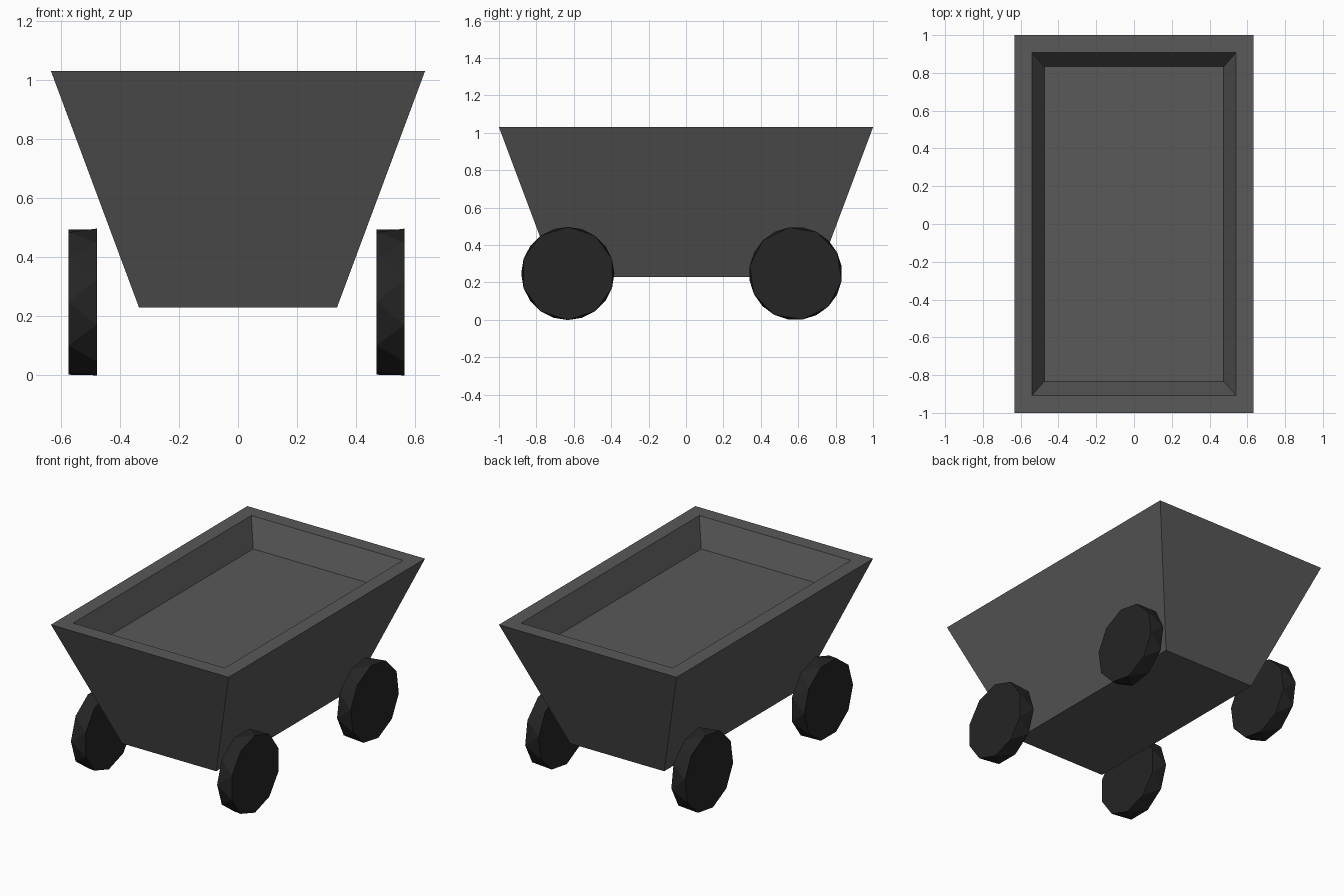
import bpy, bmesh, math
from mathutils import Vector

default = bpy.data.objects.get("Cube")
if default:
    bpy.data.objects.remove(default, do_unlink=True)


def make_material(name, grey):
    mat = bpy.data.materials.new(name)
    mat.use_nodes = True
    colour = (grey, grey, grey, 1)
    mat.diffuse_color = colour
    mat.node_tree.nodes["Principled BSDF"].inputs["Base Color"].default_value = colour
    return mat


def make_object(name, bm, mat, location=(0, 0, 0)):
    bmesh.ops.recalc_face_normals(bm, faces=bm.faces)
    mesh = bpy.data.meshes.new(name)
    bm.to_mesh(mesh)
    bm.free()
    mesh.materials.append(mat)
    obj = bpy.data.objects.new(name, mesh)
    obj.location = location
    bpy.context.collection.objects.link(obj)
    return obj


def rectangle(bm, half_x, half_y, z):
    signs = ((-1, -1), (1, -1), (1, 1), (-1, 1))
    return [bm.verts.new((sx * half_x, sy * half_y, z)) for sx, sy in signs]


def bridge(bm, lower, upper):
    for i in range(len(lower)):
        j = (i + 1) % len(lower)
        bm.faces.new((lower[i], lower[j], upper[j], upper[i]))


iron = make_material("iron grey", 0.1)
rubber = make_material("wheel black", 0.018)

# Tapered tub: underside, outer walls, flat rim, shallow recess, load floor
bm = bmesh.new()
sections = ((0.335, 0.70, 0.23), (0.633, 1.0, 1.03), (0.54, 0.907, 1.03), (0.475, 0.833, 0.86))
rings = [rectangle(bm, *s) for s in sections]
for lower, upper in zip(rings, rings[1:]):
    bridge(bm, lower, upper)
bm.faces.new(rings[0])
bm.faces.new(rings[-1])
make_object("tub", bm, iron)


# Faceted wheels: two offset polygons joined by triangles
def make_wheel(name, location, phase, sides=10, radius=0.249, half_width=0.048):
    bm = bmesh.new()
    step = math.tau / sides
    loops = []
    for k, x in enumerate((-half_width, half_width)):
        angles = [(i + k / 2) * step + phase for i in range(sides)]
        loops.append([bm.verts.new(Vector((x, radius * math.cos(a), radius * math.sin(a))))
                      for a in angles])
    a, b = loops
    bm.faces.new(a)
    bm.faces.new(b)
    for i in range(sides):
        j = (i + 1) % sides
        bm.faces.new((a[i], a[j], b[i]))
        bm.faces.new((b[i], a[j], b[j]))
    make_object(name, bm, rubber, location)


for side, x in (("left", 0.516), ("right", -0.526)):
    make_wheel("front_wheel_" + side, (x, -0.632, 0.248), 0.0)
    make_wheel("back_wheel_" + side, (x, 0.586, 0.248), 0.15)
